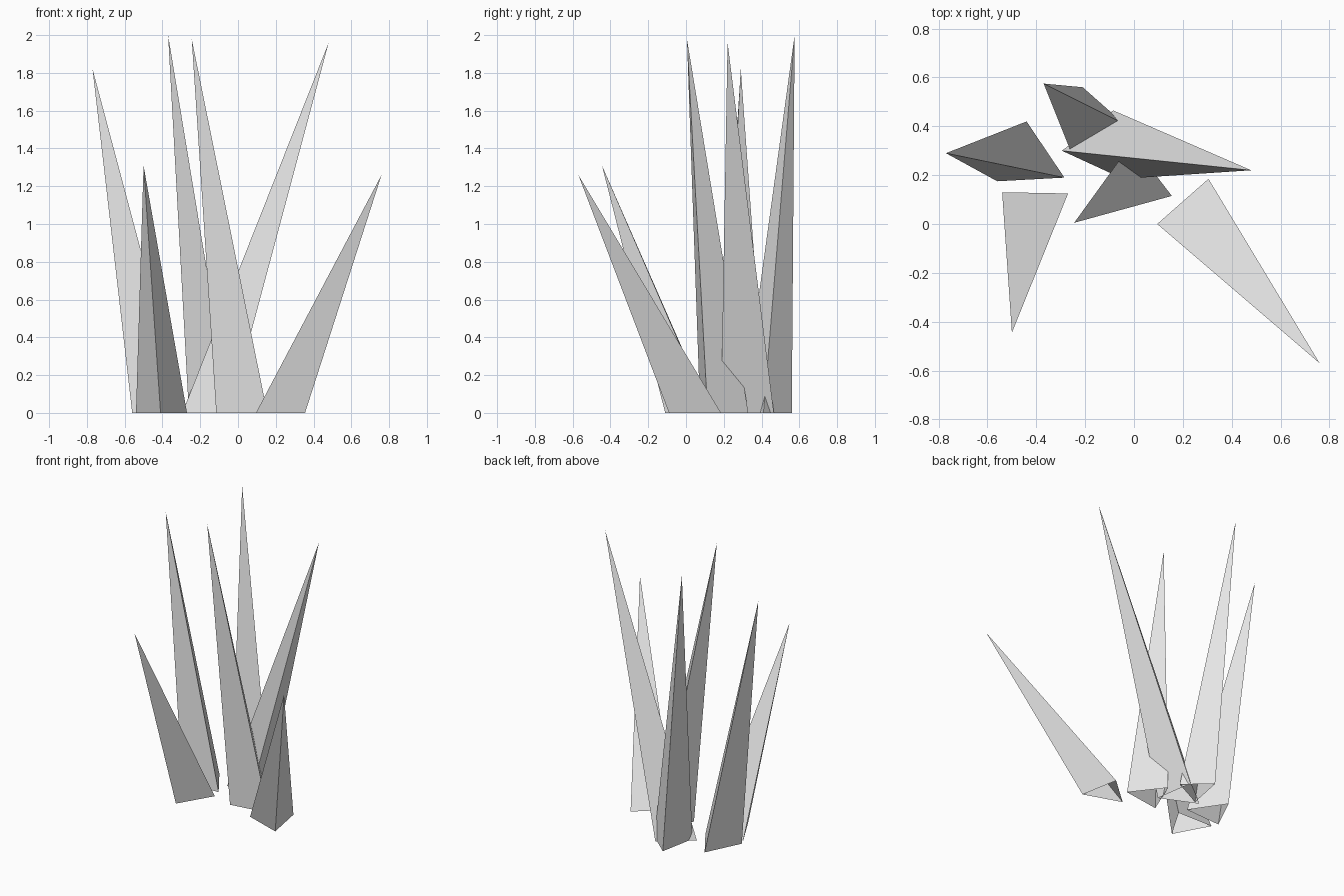
import bpy
import bmesh

cube = bpy.data.objects.get("Cube")
if cube:
    bpy.data.objects.remove(cube, do_unlink=True)

# One flat colour for all blades
grey = bpy.data.materials.new("light_grey")
grey.use_nodes = True
colour = (0.8, 0.8, 0.8, 1.0)
grey.diffuse_color = colour
grey.node_tree.nodes["Principled BSDF"].inputs["Base Color"].default_value = colour


def blade(name, tip, foot):
    """Three-sided spike, open underneath, from a ground triangle to a tip."""
    bm = bmesh.new()
    top = bm.verts.new(tip)
    ring = [bm.verts.new((x, y, 0)) for x, y in foot]
    # Foot corners run counter-clockwise seen from above
    for i, corner in enumerate(ring):
        bm.faces.new((corner, ring[(i + 1) % len(ring)], top))
    mesh = bpy.data.meshes.new(name)
    bm.to_mesh(mesh)
    bm.free()
    mesh.materials.append(grey)
    obj = bpy.data.objects.new(name, mesh)
    bpy.context.collection.objects.link(obj)


# Tuft of leaning grass blades
blade("right_blade", (-0.77, 0.29, 1.82),
      [(-0.56, 0.175), (-0.285, 0.19), (-0.44, 0.42)])
blade("back_blade", (-0.37, 0.575, 2.0),
      [(-0.26, 0.30), (-0.04, 0.41), (-0.21, 0.56)])
blade("middle_blade", (-0.245, 0.005, 1.98),
      [(-0.115, 0.075), (0.155, 0.115), (-0.01, 0.33)])
blade("left_blade", (0.48, 0.22, 1.96),
      [(-0.295, 0.30), (-0.045, 0.185), (-0.085, 0.465)])
blade("front_left_blade", (0.76, -0.57, 1.26),
      [(0.095, 0.0), (0.355, -0.09), (0.305, 0.185)])
blade("front_right_blade", (-0.5, -0.445, 1.31),
      [(-0.54, 0.13), (-0.41, -0.11), (-0.27, 0.125)])
